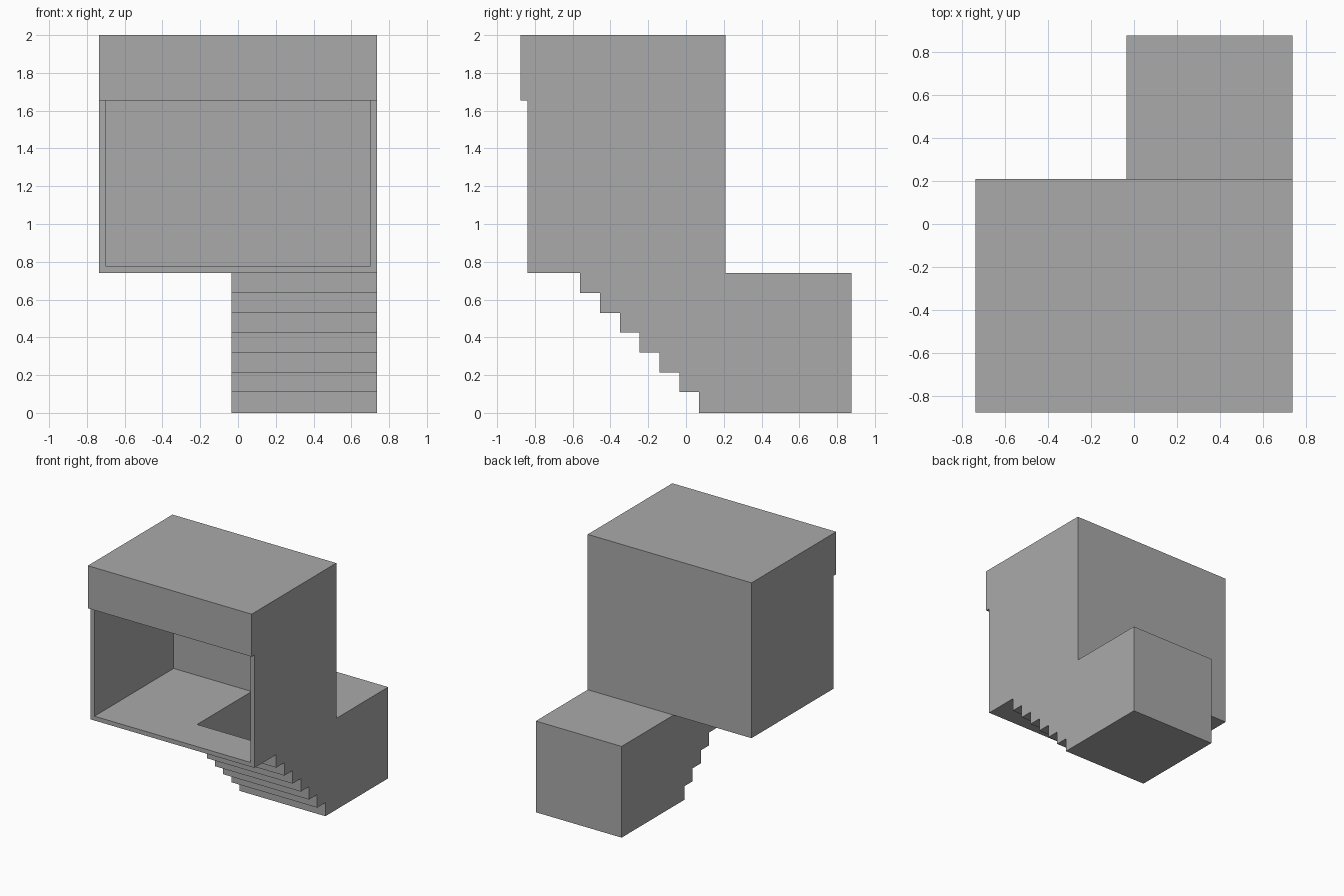
import bpy
import bmesh

cube = bpy.data.objects.get("Cube")
if cube:
    bpy.data.objects.remove(cube, do_unlink=True)

T = 0.035            # wall thickness
STEP = 0.105         # tread depth and riser height
SIDE = 0.735         # half width of the upper room
BACK = 0.21          # back of the upper room
FLOOR = 0.74         # underside of the upper room
LOW_BACK = 0.875     # back of the lower passage

grey = bpy.data.materials.new("plain grey")
grey.use_nodes = True
colour = (0.4, 0.4, 0.4, 1)
grey.diffuse_color = colour
grey.node_tree.nodes["Principled BSDF"].inputs["Base Color"].default_value = colour


def extrude_profile(name, profile, x0, x1):
    """Extrude a (y, z) outline along x from x0 to x1."""
    bm = bmesh.new()
    face = bm.faces.new([bm.verts.new((x0, y, z)) for y, z in profile])
    result = bmesh.ops.extrude_face_region(bm, geom=[face])
    moved = [v for v in result["geom"] if isinstance(v, bmesh.types.BMVert)]
    bmesh.ops.translate(bm, verts=moved, vec=(x1 - x0, 0, 0))
    bmesh.ops.recalc_face_normals(bm, faces=bm.faces)
    mesh = bpy.data.meshes.new(name)
    bm.to_mesh(mesh)
    bm.free()
    mesh.materials.append(grey)
    obj = bpy.data.objects.new(name, mesh)
    bpy.context.scene.collection.objects.link(obj)
    return obj


def combine(target, other, operation):
    """Apply an exact boolean and discard the helper."""
    mod = target.modifiers.new("combine", "BOOLEAN")
    mod.operation = operation
    mod.solver = "EXACT"
    mod.object = other
    bpy.context.view_layer.objects.active = target
    bpy.ops.object.modifier_apply(modifier=mod.name)
    bpy.data.objects.remove(other, do_unlink=True)


def stair_line(y, z, bottom):
    """Descending zigzag of seven risers."""
    points = [(y, z)]
    for i in range(7):
        z = bottom if i == 6 else z - STEP
        points.append((y, z))
        if i < 6:
            y += STEP
            points.append((y, z))
    return points


# Upper room with the overhanging fascia along its front
front = -LOW_BACK + T
building = extrude_profile("building_shell", [
    (front, FLOOR), (BACK, FLOOR), (BACK, 2), (front - T, 2),
    (front - T, 1.655), (front, 1.655)], -SIDE, SIDE)

# Stepped lower passage, carried up into the room so the shells join
lower = extrude_profile(
    "lower_passage",
    [(-0.56, FLOOR + T / 2)] + stair_line(-0.56, FLOOR, 0)
    + [(LOW_BACK, 0), (LOW_BACK, FLOOR), (BACK - T / 2, FLOOR),
       (BACK - T / 2, FLOOR + T / 2)], -T, SIDE)
combine(building, lower, "UNION")

# Hollow out the room behind the open front
room = extrude_profile("room_cavity", [
    (-1, FLOOR + T), (BACK - T, FLOOR + T), (BACK - T, 2 - T),
    (front, 2 - T), (front, 1.655), (-1, 1.655)], -SIDE + T, SIDE - T)
combine(building, room, "DIFFERENCE")

# Hollow out the stairwell and passage through the floor opening
well = extrude_profile(
    "stairwell_cavity",
    [(-0.56 + T, 1)] + stair_line(-0.56 + T, FLOOR + T, T)
    + [(LOW_BACK - T, T), (LOW_BACK - T, FLOOR - T), (BACK - T, FLOOR - T),
       (BACK - T, 1)], 0, SIDE - T)
combine(building, well, "DIFFERENCE")

# Merge flat neighbouring faces
bm = bmesh.new()
bm.from_mesh(building.data)
bmesh.ops.remove_doubles(bm, verts=bm.verts, dist=0.0005)
bmesh.ops.dissolve_limit(bm, angle_limit=0.01, verts=bm.verts, edges=bm.edges)
bm.to_mesh(building.data)
bm.free()
